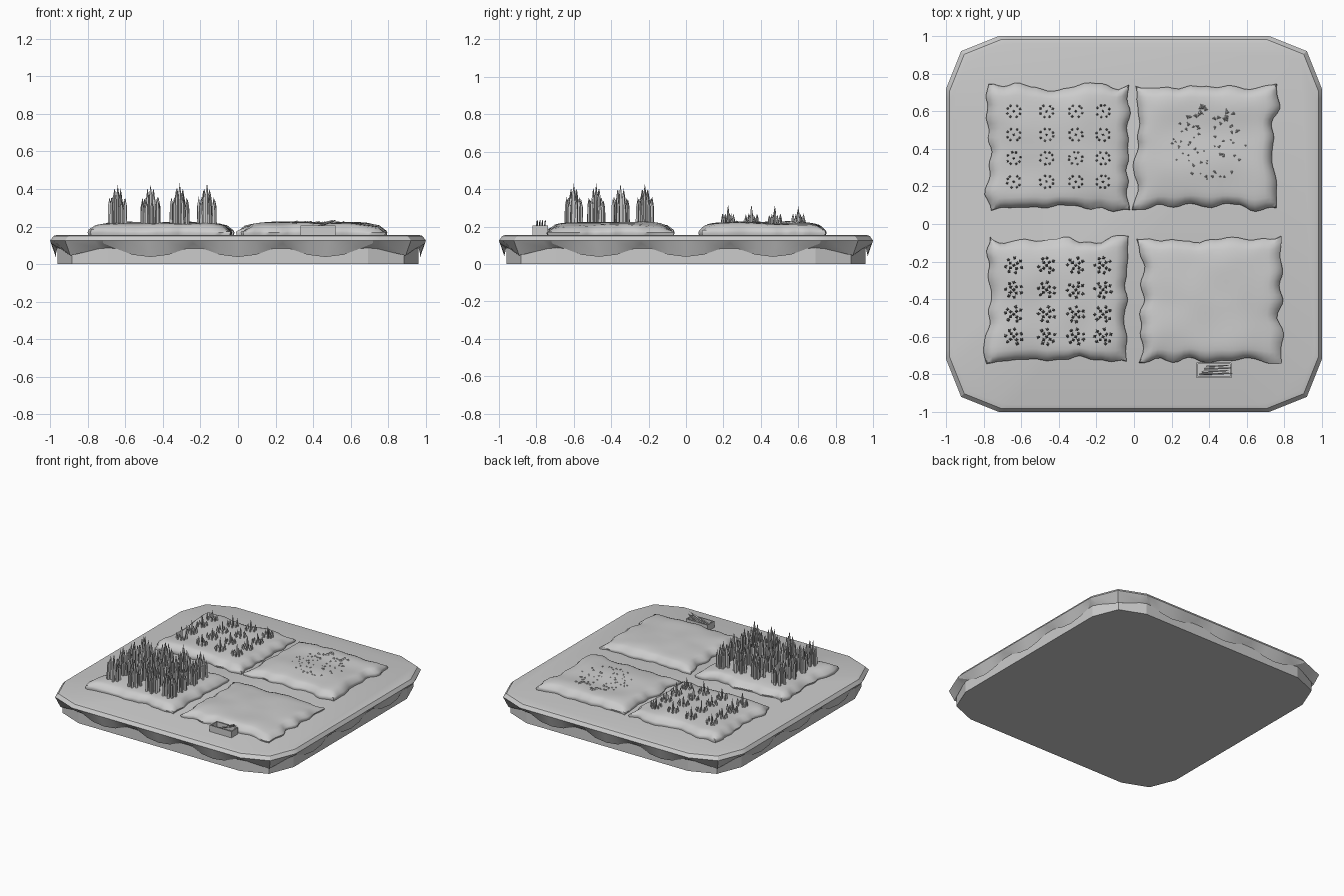
import bpy, bmesh, math, random
from mathutils import Vector, noise

random.seed(4)
if "Cube" in bpy.data.objects:
    bpy.data.objects.remove(bpy.data.objects["Cube"])

grey = bpy.data.materials.new("plain_grey")
grey.use_nodes = True
colour = (0.6, 0.6, 0.6, 1)
grey.diffuse_color = colour
grey.node_tree.nodes["Principled BSDF"].inputs["Base Color"].default_value = colour


def finish(name, bm, smooth=None, fix=True):
    if fix:
        bmesh.ops.recalc_face_normals(bm, faces=bm.faces)
    mesh = bpy.data.meshes.new(name)
    bm.to_mesh(mesh)
    bm.free()
    mesh.materials.append(grey)
    obj = bpy.data.objects.new(name, mesh)
    bpy.context.collection.objects.link(obj)
    if smooth:
        bpy.ops.object.select_all(action="DESELECT")
        obj.select_set(True)
        bpy.context.view_layer.objects.active = obj
        bpy.ops.object.shade_smooth_by_angle(angle=math.radians(smooth))
    return obj


def box(bm, centre, size):
    made = bmesh.ops.create_cube(bm, size=1)["verts"]
    for v in made:
        v.co = Vector(centre) + Vector(a * b for a, b in zip(v.co, size))


def spike(bm, foot, tip, radius, shoulder=0.7, sides=4):
    """Straight stalk that narrows to a point."""
    foot, tip = Vector(foot), Vector(tip)
    turn = (tip - foot).to_track_quat("Z", "Y")
    spin = random.uniform(0, math.pi)
    rings = []
    for t, r in ((0, radius), (shoulder, radius * 0.8)):
        mid = foot.lerp(tip, t)
        rings.append([bm.verts.new(mid + turn @ Vector((
            r * math.cos(spin + math.tau * i / sides),
            r * math.sin(spin + math.tau * i / sides), 0))) for i in range(sides)])
    top = bm.verts.new(tip)
    for i in range(sides):
        j = (i + 1) % sides
        bm.faces.new((rings[0][i], rings[0][j], rings[1][j], rings[1][i]))
        bm.faces.new((rings[1][i], rings[1][j], top))


# Tile outline: square with two-step cut corners
def corner_turn(p, k):
    for _ in range(k):
        p = (-p[1], p[0])
    return p


def tile_loop(bm, edge, z):
    s = edge
    pts = [corner_turn(p, k) for k in range(4)
           for p in ((s, 0.72 * s), (0.92 * s, 0.92 * s), (0.72 * s, s))]
    return [bm.verts.new((x, y, z)) for x, y in pts]


# Earth slab under the turf
bm = bmesh.new()
low, high = tile_loop(bm, 0.96, 0), tile_loop(bm, 0.96, 0.13)
for i in range(12):
    j = (i + 1) % 12
    bm.faces.new((low[i], low[j], high[j], high[i]))
bm.faces.new(low)
bm.faces.new(high)
finish("earth_slab", bm)

# Turf with a drooping, notched rim
bm = bmesh.new()
columns = []  # (top, rim, hem) along the outline
notches = []
for k in range(4):
    side = []
    for c in (-0.72, -0.24, 0.24, 0.72):
        side += [(c - 0.045, 1, 0.083, 0.962), (c, 1, 0.11, 0.995), (c + 0.045, 1, 0.083, 0.962)]
        if c < 0.7:
            side += [(c + 0.14, 1, 0.05, 0.97), (c + 0.24, 1, 0.038, 0.97),
                     (c + 0.34, 1, 0.05, 0.97)]
    side += [(0.92, 0.92, 0.045, 0.97)]
    for x, y, z, s in side:
        if y == 1 and abs(x) > 0.72:
            y = 1 - (abs(x) - 0.72) * 0.4
        x, y = corner_turn((-x, y), k)
        columns.append([bm.verts.new((x * f, y * f, h)) for f, h in
                        ((0.962, 0.156), (0.982, 0.15), (1, 0.125), (s, z))])
        if z == 0.11:
            notches.append(len(columns) - 1)
n = len(columns)
for i in range(n):
    a, b = columns[i], columns[(i + 1) % n]
    for r in range(3):
        bm.faces.new((a[r], b[r], b[r + 1], a[r + 1]))
for i in notches:
    bm.faces.new((columns[i - 1][3], columns[i][3], columns[(i + 1) % n][3]))
bm.faces.new([c[0] for c in columns])
finish("turf_top", bm, 25)


# Soft, lumpy soil beds
def bed_height(u, v, x, y):
    dome = max(0, (1 - abs(u) ** 7) * (1 - abs(v) ** 7)) ** 0.5
    return 0.178 + 0.042 * dome + 0.012 * noise.noise(Vector((x * 5, y * 5, 1)))


def soil_bed(name, cx, cy, hx=0.36, hy=0.312, cells=26):
    bm = bmesh.new()
    grid = []
    for j in range(cells + 1):
        row = []
        for i in range(cells + 1):
            u, v = 2 * i / cells - 1, 2 * j / cells - 1
            x, y = cx + hx * u, cy + hy * v
            z = bed_height(u, v, x, y)
            x += 0.035 * u ** 5 * noise.noise(Vector((cx, y * 11, u))) + 0.012 * u * v * v
            y += 0.035 * v ** 5 * noise.noise(Vector((x * 11, cy, v))) + 0.012 * v * u * u
            row.append(bm.verts.new((x, y, z)))
        grid.append(row)
    for j in range(cells):
        for i in range(cells):
            bm.faces.new((grid[j][i], grid[j][i + 1], grid[j + 1][i + 1], grid[j + 1][i]))
    # Skirt bulges out, then tucks under
    edges = [e for e in bm.edges if e.is_boundary]
    for z, grow in ((0.168, 1.015), (0.15, 0.985)):
        new = bmesh.ops.extrude_edge_only(bm, edges=edges)["geom"]
        for v in (g for g in new if isinstance(g, bmesh.types.BMVert)):
            v.co = (cx + (v.co.x - cx) * grow, cy + (v.co.y - cy) * grow, z)
        edges = [g for g in new if isinstance(g, bmesh.types.BMEdge)]
    finish(name, bm, 50)


soil_bed("grain_bed", -0.405, -0.402)
soil_bed("sprout_bed", -0.405, 0.41)
soil_bed("seed_bed", 0.385, 0.41)
soil_bed("bare_bed", 0.408, -0.402)


# Planted clumps, four by four
def clumps(name, rows, rings, radius, shoulder):
    bm = bmesh.new()
    for cx in (-0.64, -0.465, -0.31, -0.165):
        for cy in rows:
            for count, spread, top in rings:
                for i in range(count):
                    a = math.tau * (i + 0.5) / count + random.uniform(-0.2, 0.2)
                    x, y = cx + spread * math.cos(a), cy + spread * 0.9 * math.sin(a)
                    h = top + random.uniform(-0.02, 0.01)
                    spike(bm, (x, y, 0.19), (x, y, h), radius, shoulder)
    finish(name, bm)


clumps("tall_grain", (-0.22, -0.35, -0.48, -0.60),
       ((1, 0, 0.425), (4, 0.023, 0.395), (7, 0.044, 0.35)), 0.011, 0.75)
clumps("young_sprouts", (0.60, 0.475, 0.35, 0.225),
       ((1, 0, 0.31), (8, 0.036, 0.262)), 0.008, 0.7)

# Scattered seeds and leaf scraps
bm = bmesh.new()
for _ in range(75):
    a, r = random.uniform(0, math.tau), math.sqrt(random.random())
    x, y = 0.40 + 0.2 * r * math.cos(a), 0.43 + 0.21 * r * math.sin(a)
    size = random.uniform(0.008, 0.016) + 0.012 * max(0, y - 0.45) / 0.2
    z = bed_height(0, 0, x, y)
    turn = random.uniform(0, math.tau)
    base = [bm.verts.new((x + size * f * math.cos(turn + t), y + size * f * math.sin(turn + t), z - 0.002))
            for t, f in ((0, 1), (2.2, 0.7), (4.1, 0.7))]
    peak = bm.verts.new((x, y, z + size * 0.4))
    for i in range(3):
        bm.faces.new((base[i], base[(i + 1) % 3], peak))
    bm.faces.new(base)
finish("scattered_seeds", bm)

# Small open tool crate
bm = bmesh.new()
for y in (-0.816, -0.741):
    box(bm, (0.425, y, 0.18), (0.185, 0.008, 0.05))
for x in (0.336, 0.514):
    box(bm, (x, -0.7785, 0.18), (0.008, 0.08, 0.05))
box(bm, (0.425, -0.7785, 0.162), (0.18, 0.075, 0.014))
finish("tool_crate", bm)

# Tools leaning out of the crate
bm = bmesh.new()
for i, y in enumerate((-0.80, -0.786, -0.772, -0.758)):
    spike(bm, (0.35 + 0.012 * i, y, 0.175), (0.525 - 0.018 * (i % 2), y + 0.006, 0.236), 0.005, 0.85)
finish("crate_tools", bm)
